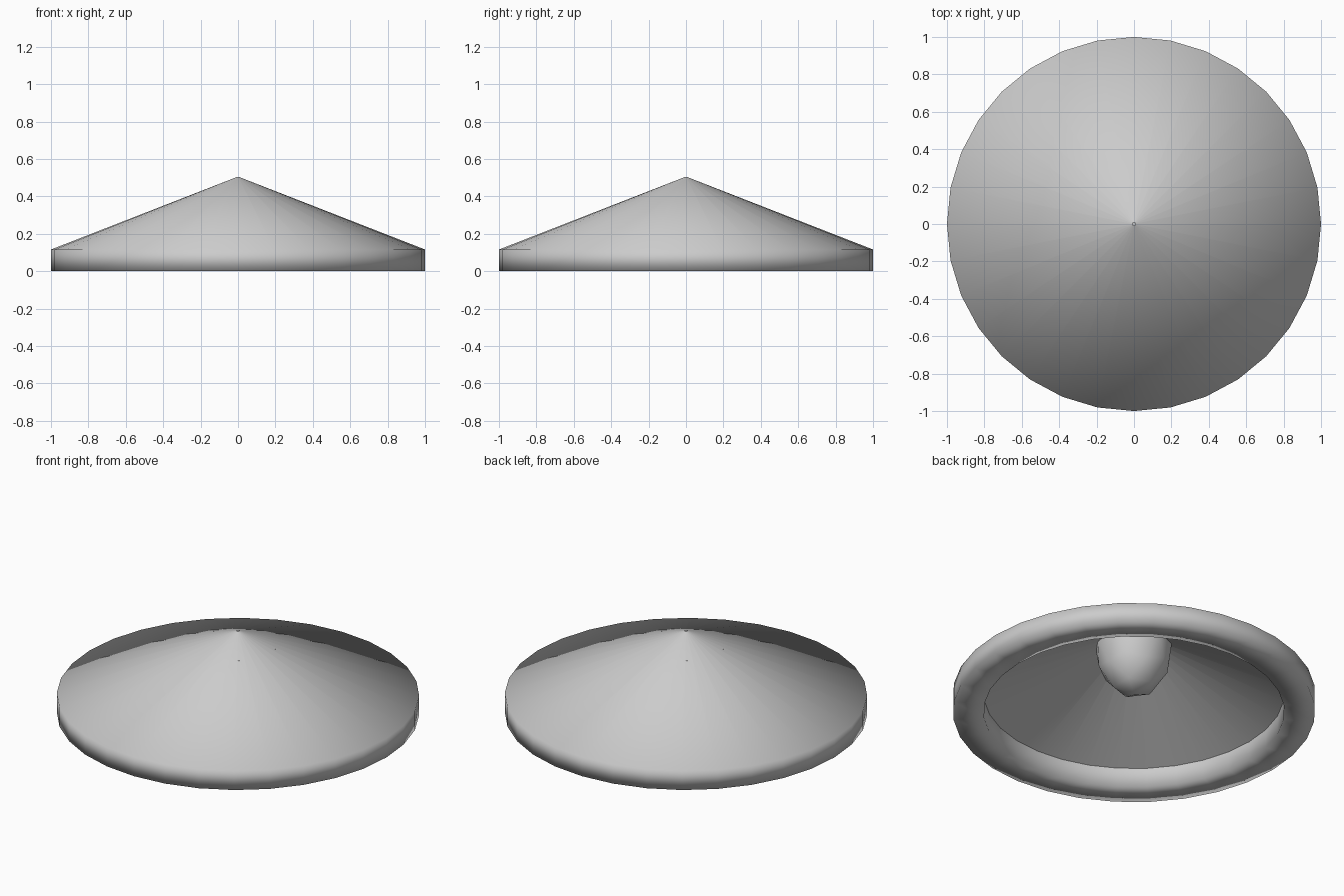
import bpy
import bmesh
import math
from mathutils import Vector

cube = bpy.data.objects.get("Cube")
if cube:
    bpy.data.objects.remove(cube, do_unlink=True)

SIDES = 32
RIM_HEIGHT = 0.116
INNER = 0.83
TIP = (0.008, 0.503)

grey = bpy.data.materials.new("light_grey")
grey.use_nodes = True
grey.diffuse_color = (0.6, 0.6, 0.6, 1)
grey.node_tree.nodes["Principled BSDF"].inputs["Base Color"].default_value = (0.6, 0.6, 0.6, 1)


def finish(bm, name):
    """Turn a bmesh into a smooth shaded object."""
    for face in bm.faces:
        face.smooth = True
    mesh = bpy.data.meshes.new(name)
    bm.to_mesh(mesh)
    bm.free()
    mesh.materials.append(grey)
    obj = bpy.data.objects.new(name, mesh)
    bpy.context.collection.objects.link(obj)
    return obj


def lathe(name, profile):
    """Spin a profile round z; the lowest face is made to look down."""
    bm = bmesh.new()
    verts = [bm.verts.new((r, 0, z)) for r, z in profile]
    edges = [bm.edges.new(pair) for pair in zip(verts, verts[1:])]
    bmesh.ops.spin(bm, geom=verts + edges, cent=(0, 0, 0), axis=(0, 0, 1),
                   angle=math.tau, steps=SIDES, use_duplicate=False)
    bmesh.ops.remove_doubles(bm, verts=bm.verts, dist=0.0005)
    bm.normal_update()
    lowest = min(bm.faces, key=lambda f: f.calc_center_median().z)
    if lowest.normal.z > 0:
        bmesh.ops.reverse_faces(bm, faces=bm.faces)
    return finish(bm, name)


# Conical shade: inner lip, flat underside, outer band and cone
lathe("shade", [(INNER, RIM_HEIGHT), (INNER, 0), (1, 0), (1, RIM_HEIGHT), TIP])

# Inner cone, closing the shade between the lip and the tip
lathe("lining", [(INNER, RIM_HEIGHT), (TIP[0], TIP[1] - 0.005)])

# Bulb: lower half of a stretched icosphere hanging under the cone
bm = bmesh.new()
bmesh.ops.create_icosphere(bm, subdivisions=2, radius=1)
upper = [v for v in bm.verts if v.co.z > 0.01]
bmesh.ops.delete(bm, geom=upper, context="VERTS")
bmesh.ops.scale(bm, vec=Vector((0.217, 0.217, 0.316)), verts=bm.verts)
bmesh.ops.translate(bm, vec=Vector((0, 0, 0.422)), verts=bm.verts)
finish(bm, "bulb")
